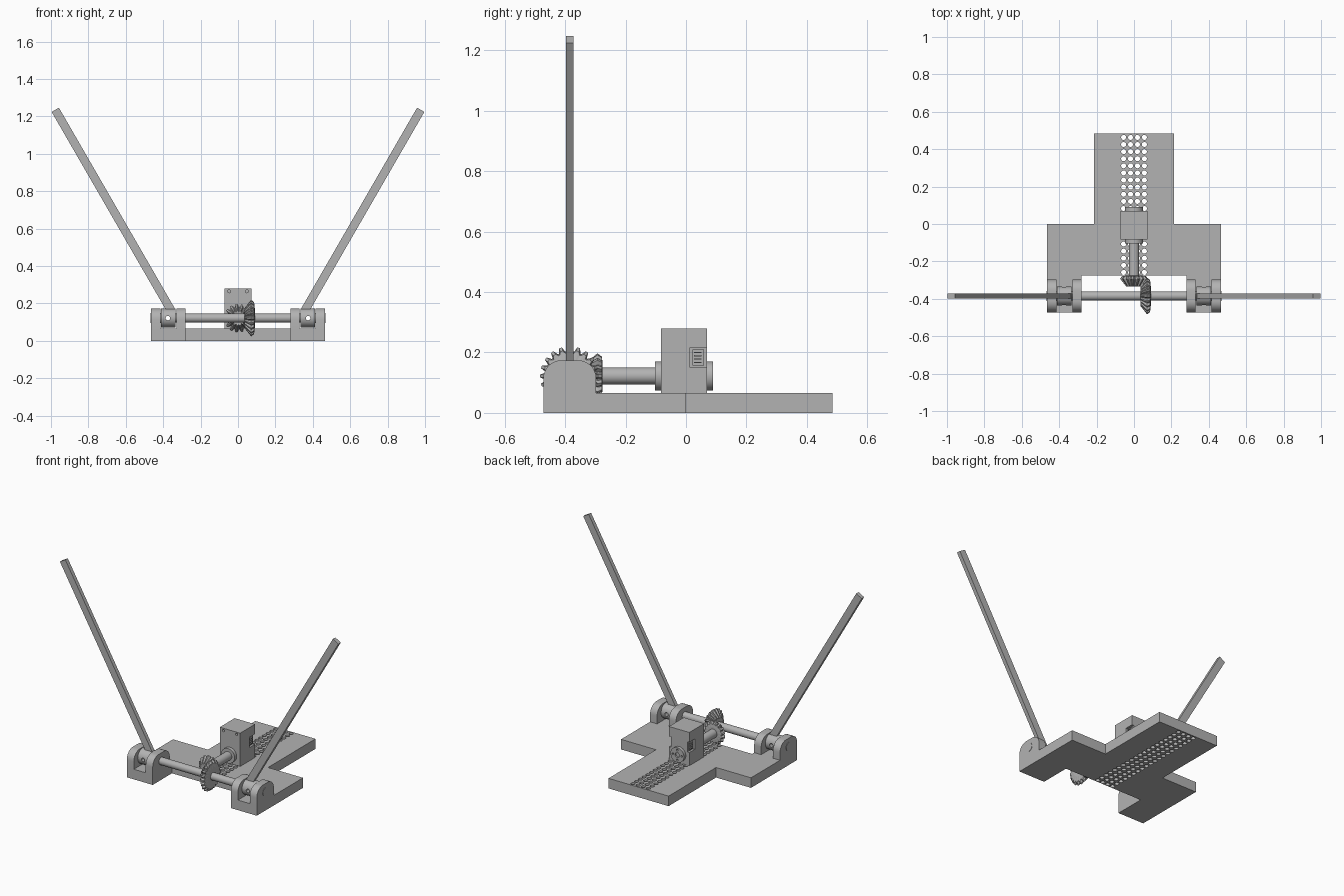
import bpy, bmesh, math
from mathutils import Vector, Matrix

if "Cube" in bpy.data.objects:
    bpy.data.objects.remove(bpy.data.objects["Cube"], do_unlink=True)

grey = bpy.data.materials.new("matte_grey")
grey.use_nodes = True
grey.diffuse_color = (0.45, 0.45, 0.45, 1)
grey.node_tree.nodes["Principled BSDF"].inputs["Base Color"].default_value = (0.45, 0.45, 0.45, 1)

AXLE_Y, AXLE_Z = -0.385, 0.122
ALONG = {"X": Matrix.Rotation(math.pi / 2, 4, "Y"),
         "Y": Matrix.Rotation(-math.pi / 2, 4, "X"),
         "Z": Matrix.Identity(4)}


def finish(name, bm, smooth=False):
    bmesh.ops.recalc_face_normals(bm, faces=bm.faces)
    mesh = bpy.data.meshes.new(name)
    bm.to_mesh(mesh)
    bm.free()
    mesh.materials.append(grey)
    ob = bpy.data.objects.new(name, mesh)
    bpy.context.collection.objects.link(ob)
    if smooth:
        bpy.ops.object.select_all(action="DESELECT")
        ob.select_set(True)
        bpy.context.view_layer.objects.active = ob
        bpy.ops.object.shade_smooth_by_angle(angle=math.radians(35))
    return ob


def add_box(bm, lo, hi):
    lo, hi = Vector(lo), Vector(hi)
    m = Matrix.Translation((lo + hi) / 2) @ Matrix.Diagonal((*(hi - lo), 1))
    bmesh.ops.create_cube(bm, size=1, matrix=m)


def add_cylinder(bm, centre, radius, length, axis, sides=32):
    bmesh.ops.create_cone(bm, cap_ends=True, segments=sides, radius1=radius, radius2=radius,
                          depth=length, matrix=Matrix.Translation(centre) @ ALONG[axis])


def box(name, lo, hi):
    bm = bmesh.new()
    add_box(bm, lo, hi)
    return finish(name, bm)


def cylinder(name, centre, radius, length, axis):
    bm = bmesh.new()
    add_cylinder(bm, centre, radius, length, axis)
    return finish(name, bm, True)


def extrude(name, points, direction, smooth=False):
    bm = bmesh.new()
    face = bm.faces.new([bm.verts.new(p) for p in points])
    top = bmesh.ops.extrude_face_region(bm, geom=[face])["geom"]
    bmesh.ops.translate(bm, vec=direction, verts=[v for v in top if isinstance(v, bmesh.types.BMVert)])
    return finish(name, bm, smooth)


def cut(ob, bm):
    cutter = finish(ob.name + "_cutter", bm)
    mod = ob.modifiers.new("cut", "BOOLEAN")
    mod.operation, mod.solver, mod.object = "DIFFERENCE", "EXACT", cutter
    bpy.ops.object.select_all(action="DESELECT")
    ob.select_set(True)
    bpy.context.view_layer.objects.active = ob
    bpy.ops.object.modifier_apply(modifier="cut")
    bpy.data.objects.remove(cutter, do_unlink=True)


def bevel_gear(name, teeth, rings, axis_matrix):
    """rings: (distance along the axis, root radius, tip radius)"""
    bm = bmesh.new()
    loops = []
    for dist, root, tip in rings:
        loop = []
        for i in range(teeth):
            for part, r in ((-0.42, root), (-0.16, tip), (0.16, tip), (0.42, root)):
                a = 2 * math.pi * (i + part) / teeth
                loop.append(bm.verts.new((r * math.cos(a), r * math.sin(a), dist)))
        loops.append(loop)
    n = teeth * 4
    for a, b in zip(loops, loops[1:]):
        for i in range(n):
            j = (i + 1) % n
            bm.faces.new((a[i], a[j], b[j], b[i]))
    bm.faces.new(loops[0])
    bm.faces.new(loops[-1])
    bm.transform(Matrix.Translation((0, AXLE_Y, AXLE_Z)) @ axis_matrix)
    return finish(name, bm)


# Perforated base plate in a T shape, with two lugs reaching forward
half = [(0.215, 0.485), (0.215, 0), (0.465, 0), (0.465, -0.472), (0.28, -0.472), (0.28, -0.275)]
outline = half + [(-x, y) for x, y in reversed(half)]
plate = extrude("base_plate", [(x, y, 0) for x, y in outline], (0, 0, 0.065))
holes = bmesh.new()
for row in range(20):
    for col in range(4):
        add_cylinder(holes, (0.037 * (col - 1.5), 0.463 - 0.038 * row, 0.03), 0.0135, 0.2, "Z", 16)
cut(plate, holes)

# Bearing cheeks with rounded top corners, hubs and swinging arms
profile = [(-0.472, 0.06), (-0.297, 0.06)]
for cy, start in ((-0.357, 0), (-0.412, 90)):
    for k in range(9):
        a = math.radians(start + k * 11.25)
        profile.append((cy + 0.06 * math.cos(a), 0.114 + 0.06 * math.sin(a)))

for side, s in (("left", 1), ("right", -1)):
    for place, x in (("inner", 0.28), ("outer", 0.415)):
        extrude(f"{side}_{place}_cheek", [(s * x, y, z) for y, z in profile], (s * 0.05, 0, 0), True)
    hub = cylinder(f"{side}_arm_hub", (s * 0.373, AXLE_Y, AXLE_Z), 0.05, 0.08, "X")
    pin_hole = bmesh.new()
    add_cylinder(pin_hole, (s * 0.375, AXLE_Y, AXLE_Z), 0.012, 0.3, "Y", 20)
    cut(hub, pin_hole)
    # Arm leans thirty degrees outward
    lean = Vector((s * 0.5, 0, math.cos(math.radians(30))))
    across = Vector((lean.z, 0, -lean.x)) * 0.0225
    foot = Vector((s * 0.352, AXLE_Y - 0.0125, 0.153))
    tip = foot + lean * 1.25
    extrude(f"{side}_arm", [foot - across, foot + across, tip + across, tip - across], (0, 0.025, 0))

# Cross axle in three lengths, leaving the pin holes open
cylinder("cross_axle", (0, AXLE_Y, AXLE_Z), 0.024, 0.68, "X")
for side, s in (("left", 1), ("right", -1)):
    cylinder(f"{side}_axle_end", (s * 0.44, AXLE_Y, AXLE_Z), 0.027, 0.054, "X")

# Meshing bevel gears
bevel_gear("axle_gear", 20, [(0.09, 0.05, 0.05), (0.086, 0.076, 0.086), (0.07, 0.082, 0.098),
                             (0.036, 0.045, 0.055), (0.036, 0.03, 0.03)], ALONG["X"])
bevel_gear("drive_gear", 15, [(0.109, 0.04, 0.04), (0.107, 0.056, 0.064), (0.092, 0.06, 0.075),
                              (0.05, 0.034, 0.041), (0.052, 0.02, 0.02)], ALONG["Y"])

# Servo motor body with side recesses and screw holes
body = box("motor_body", (-0.073, -0.082, 0.065), (0.073, 0.07, 0.28))
recess = bmesh.new()
for s in (1, -1):
    add_box(recess, (s * 0.073 - 0.014, 0.014, 0.15), (s * 0.073 + 0.014, 0.09, 0.217))
    add_cylinder(recess, (s * 0.047, -0.08, 0.265), 0.008, 0.03, "Y", 16)
cut(body, recess)
for side, s in (("left", 1), ("right", -1)):
    box(f"{side}_socket", (s * 0.06 - 0.004, 0.022, 0.157), (s * 0.06 + 0.004, 0.06, 0.21))
    for k in range(4):
        z = 0.165 + 0.011 * k
        box(f"{side}_socket_pin_{k}", (s * 0.066 - 0.003, 0.027, z), (s * 0.066 + 0.003, 0.052, z + 0.004))

# Drive shaft, front horn and rear idler
cylinder("drive_shaft", (0, -0.19, AXLE_Z), 0.028, 0.2, "Y")
cylinder("front_horn", (0, -0.092, AXLE_Z), 0.048, 0.022, "Y")
idler = cylinder("rear_idler", (0, 0.079, AXLE_Z), 0.048, 0.022, "Y")
screws = bmesh.new()
add_cylinder(screws, (0, 0.09, AXLE_Z), 0.016, 0.02, "Y", 20)
for k in range(4):
    a = math.pi * k / 2
    add_cylinder(screws, (0.032 * math.cos(a), 0.09, AXLE_Z + 0.032 * math.sin(a)), 0.006, 0.02, "Y", 12)
cut(idler, screws)
